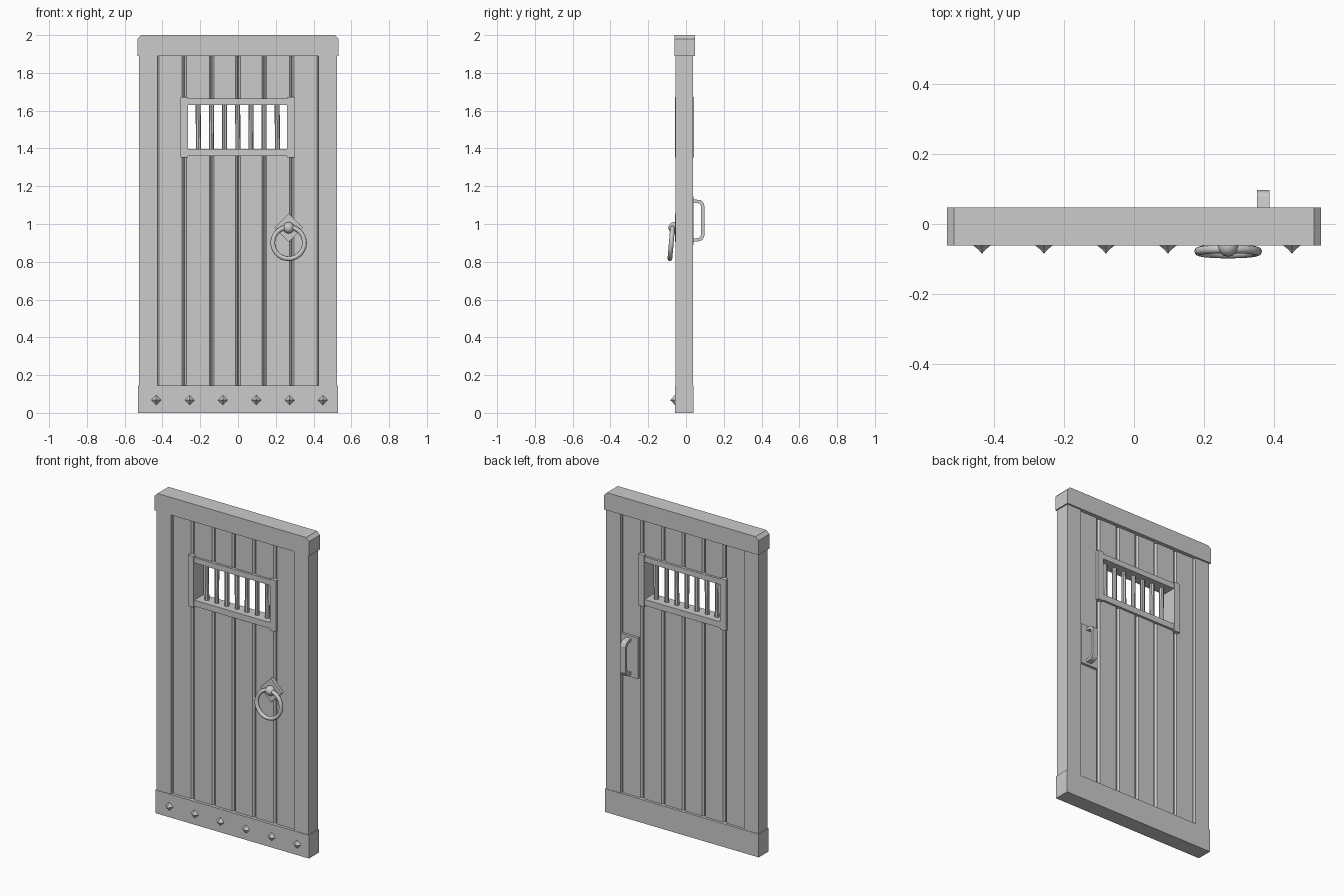
import bpy, bmesh, math
from mathutils import Vector

if "Cube" in bpy.data.objects:
    bpy.data.objects.remove(bpy.data.objects["Cube"])


def obj_from(bm, name):
    bmesh.ops.recalc_face_normals(bm, faces=bm.faces)
    me = bpy.data.meshes.new(name)
    bm.to_mesh(me)
    bm.free()
    ob = bpy.data.objects.new(name, me)
    bpy.context.collection.objects.link(ob)
    return ob


def prism(name, pts, axis, a, b):
    """Extrude a closed 2D outline along x or y from a to b."""
    bm = bmesh.new()
    put = (lambda p, t: (t, p[0], p[1])) if axis == 'x' else (lambda p, t: (p[0], t, p[1]))
    if axis == 'z':
        put = lambda p, t: (p[0], p[1], t)
    lo = [bm.verts.new(put(p, a)) for p in pts]
    hi = [bm.verts.new(put(p, b)) for p in pts]
    n = len(pts)
    bm.faces.new(lo)
    bm.faces.new(hi)
    for i in range(n):
        bm.faces.new((lo[i], lo[(i + 1) % n], hi[(i + 1) % n], hi[i]))
    return obj_from(bm, name)


def box(name, x0, x1, y0, y1, z0, z1):
    return prism(name, [(x0, z0), (x1, z0), (x1, z1), (x0, z1)], 'y', y0, y1)


def smooth(ob, angle=40):
    bpy.ops.object.select_all(action='DESELECT')
    ob.select_set(True)
    bpy.context.view_layer.objects.active = ob
    bpy.ops.object.shade_smooth_by_angle(angle=math.radians(angle))


# Outer framework: top rail with clipped corners, bottom rail, two stiles
W, C = 0.533, 0.02
prism("top_rail", [(-W, 1.89), (W, 1.89), (W, 2 - C), (W - C, 2), (-W + C, 2), (-W, 2 - C)],
      'y', -0.061, 0.047)
box("bottom_rail", -0.53, 0.53, -0.058, 0.04, 0, 0.145)
for s, side in ((-1, "left"), (1, "right")):
    x0, x1 = sorted((s * 0.425, s * 0.525))
    box(side + "_stile", x0, x1, -0.055, 0.037, 0.14, 1.895)

# Planks with chamfered long edges, the middle four split around the window
F, B, c = -0.04, 0.024, 0.01
edges = [-0.43, -0.285, -0.14, 0, 0.14, 0.285, 0.43]
for i, (a, b) in enumerate(zip(edges, edges[1:])):
    a, b = a + 0.002, b - 0.002
    outline = [(a + c, F), (b - c, F), (b, F + c), (b, B - c), (b - c, B),
               (a + c, B), (a, B - c), (a, F + c)]
    spans = [(0.14, 1.895)] if i in (0, 5) else [(0.14, 1.38), (1.65, 1.895)]
    for z0, z1 in spans:
        prism(f"plank_{i + 1}", outline, 'z', z0, z1)
# Thin core closing the seams between planks
for x0, x1, z0, z1 in ((-0.43, 0.43, 0.14, 1.38), (-0.43, 0.43, 1.65, 1.895),
                       (-0.43, -0.285, 1.38, 1.65), (0.285, 0.43, 1.38, 1.65)):
    box("plank_core", x0, x1, -0.02, 0.004, z0, z1)

# Window frame
for x0, x1 in ((-0.305, -0.265), (0.26, 0.302)):
    box("window_jamb", x0, x1, -0.058, 0.042, 1.352, 1.672)
box("window_head", -0.27, 0.265, -0.053, 0.038, 1.63, 1.664)
box("window_sill", -0.27, 0.265, -0.053, 0.038, 1.36, 1.398)

# Window bars
for i in range(7):
    bpy.ops.mesh.primitive_cylinder_add(vertices=8, radius=0.0135, depth=0.26,
                                        location=(-0.21 + 0.0697 * i, -0.008, 1.513),
                                        rotation=(0, math.radians((-0.6, 0.5, 0)[i % 3]), 0))
    bpy.context.object.name = "window_bar"

# Pointed studs along the bottom rail
for i in range(6):
    bm = bmesh.new()
    x, z = -0.433 + 0.1765 * i, 0.068
    rings = [[bm.verts.new((x + r * math.cos(k * math.pi / 2), y, z + r * math.sin(k * math.pi / 2)))
              for k in range(4)] for r, y in ((0.027, -0.055), (0.025, -0.061), (0.01, -0.073))]
    tip = bm.verts.new((x, -0.085, z))
    bm.faces.new(rings[0])
    for k in range(4):
        n = (k + 1) % 4
        for lo, hi in zip(rings, rings[1:]):
            bm.faces.new((lo[k], lo[n], hi[n], hi[k]))
        bm.faces.new((rings[-1][k], rings[-1][n], tip))
    obj_from(bm, "stud")

# Ring pull on a diamond plate
KX, KZ, R = 0.268, 0.98, 0.075
prism("ring_plate", [(KX - R, KZ), (KX, KZ - R), (KX + R, KZ), (KX, KZ + R)], 'y', -0.058, -0.035)
bpy.ops.mesh.primitive_uv_sphere_add(segments=16, ring_count=8, radius=0.03,
                                     location=(KX, -0.063, KZ))
bpy.context.object.name = "ring_knob"
smooth(bpy.context.object)
bpy.ops.mesh.primitive_torus_add(major_segments=28, minor_segments=8, major_radius=0.084,
                                 minor_radius=0.0125, location=(KX, -0.078, 0.9),
                                 rotation=(math.radians(85), 0, 0))
bpy.context.object.name = "pull_ring"
smooth(bpy.context.object, 60)

# Back handle: plate and bent strap
box("handle_plate", 0.305, 0.422, 0.02, 0.04, 0.89, 1.145)
half_out = [(0.035, 0.113), (0.078, 0.108), (0.09, 0.098), (0.097, 0.08)]
half_in = [(0.08, 0.075), (0.074, 0.087), (0.066, 0.092), (0.035, 0.096)]
top = [(y, 1.018 + h) for y, h in half_out]
bottom = [(y, 1.018 - h) for y, h in reversed(half_out)]
inner = [(y, 1.018 - h) for y, h in reversed(half_in)] + [(y, 1.018 + h) for y, h in half_in]
prism("back_handle", top + bottom + inner, 'x', 0.35, 0.386)
